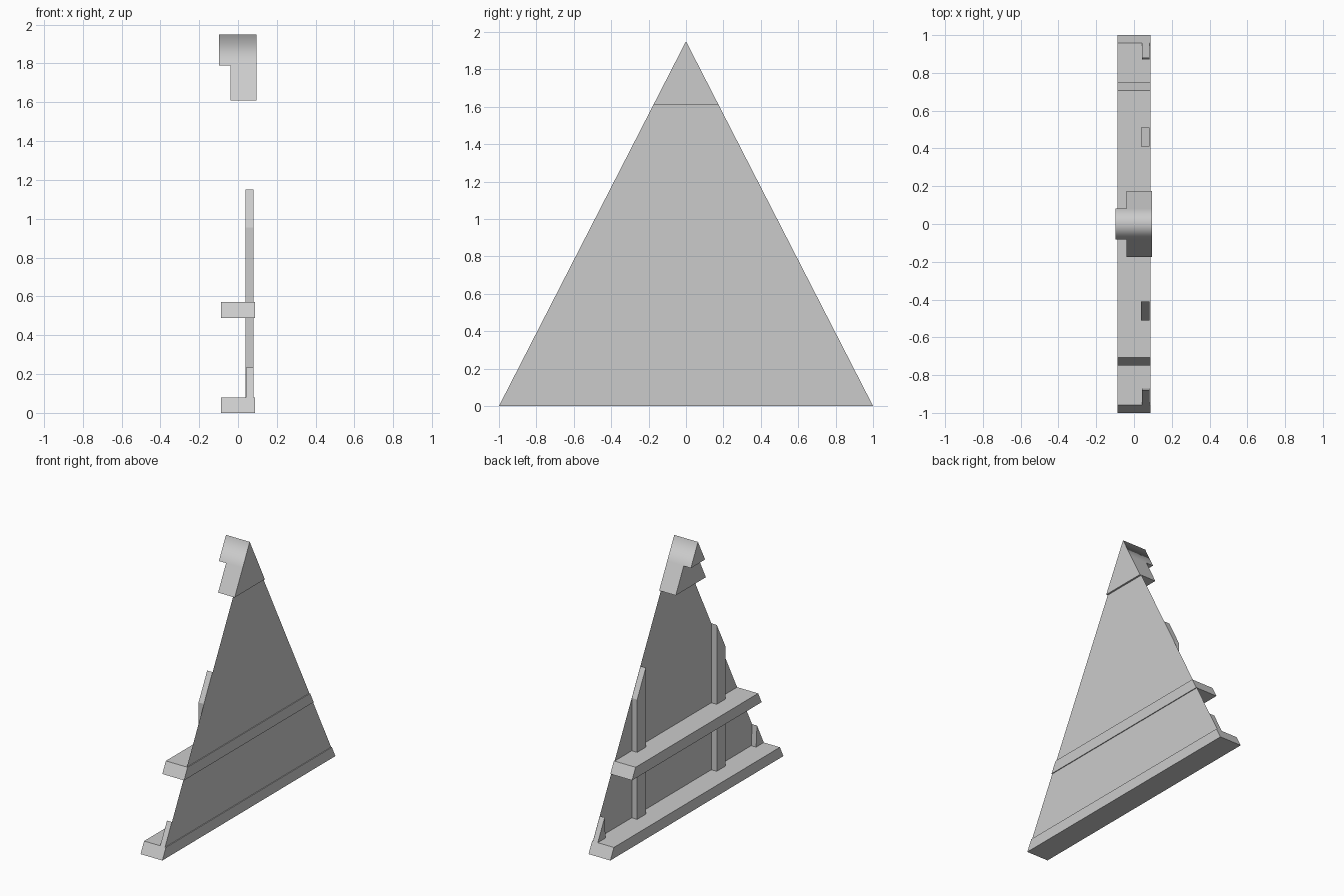
import bpy
import bmesh

if "Cube" in bpy.data.objects:
    bpy.data.objects.remove(bpy.data.objects["Cube"], do_unlink=True)

APEX = 1.95

grey = bpy.data.materials.new("plain_grey")
grey.use_nodes = True
COLOUR = (0.6, 0.6, 0.6, 1)
grey.diffuse_color = COLOUR
grey.node_tree.nodes["Principled BSDF"].inputs["Base Color"].default_value = COLOUR


def half_width(z):
    """Half width of the gable at height z."""
    return 1 - z / APEX


def height(y):
    """Height of the gable slope at distance y from the centre."""
    return APEX * (1 - abs(y))


def prism(name, outline, x0, x1):
    """Extrude a (y, z) outline from x0 to x1; a flat sheet if they are equal."""
    bm = bmesh.new()
    face = bm.faces.new([bm.verts.new((x0, y, z)) for y, z in outline])
    if x1 != x0:
        out = bmesh.ops.extrude_face_region(bm, geom=[face])
        moved = [v for v in out["geom"] if isinstance(v, bmesh.types.BMVert)]
        bmesh.ops.translate(bm, verts=moved, vec=(x1 - x0, 0, 0))
        bmesh.ops.recalc_face_normals(bm, faces=bm.faces)
    mesh = bpy.data.meshes.new(name)
    bm.to_mesh(mesh)
    bm.free()
    mesh.materials.append(grey)
    obj = bpy.data.objects.new(name, mesh)
    bpy.context.collection.objects.link(obj)
    return obj


def band(z0, z1):
    """Slice of the gable triangle between two heights."""
    a, b = half_width(z0), half_width(z1)
    return [(-a, z0), (a, z0), (b, z1), (-b, z1)]


# Thin gable sheet
prism("gable_panel", band(0.08, 1.61), 0.082, 0.082)

# Horizontal beams and the block under the peak
prism("base_beam", band(0, 0.08), -0.088, 0.088)
prism("middle_beam", band(0.49, 0.57), -0.088, 0.088)
prism("peak_block", band(1.61, 1.79), -0.039, 0.095)

# Peak cap, softly shaded over its ridge only
w = half_width(1.79)
cap = prism("peak_cap", [(-w, 1.79), (w, 1.79), (0, APEX)], -0.097, 0.095)
bm = bmesh.new()
bm.from_mesh(cap.data)
for face in bm.faces:
    face.smooth = True
for edge in bm.edges:
    edge.smooth = all(v.co.z > 1.9 for v in edge.verts)
bm.to_mesh(cap.data)
bm.free()

# Upright studs and corner wedges on both sides
for side, s in (("left", -1), ("right", 1)):
    stud = [(0.41, 0.08), (0.51, 0.08), (0.51, height(0.51)), (0.41, height(0.41))]
    wedge = [(0.87, 0.08), (half_width(0.08), 0.08), (0.88, height(0.88))]
    prism(side + "_stud", [(s * y, z) for y, z in stud], 0.038, 0.081)
    prism(side + "_corner_wedge", [(s * y, z) for y, z in wedge], 0.042, 0.081)
